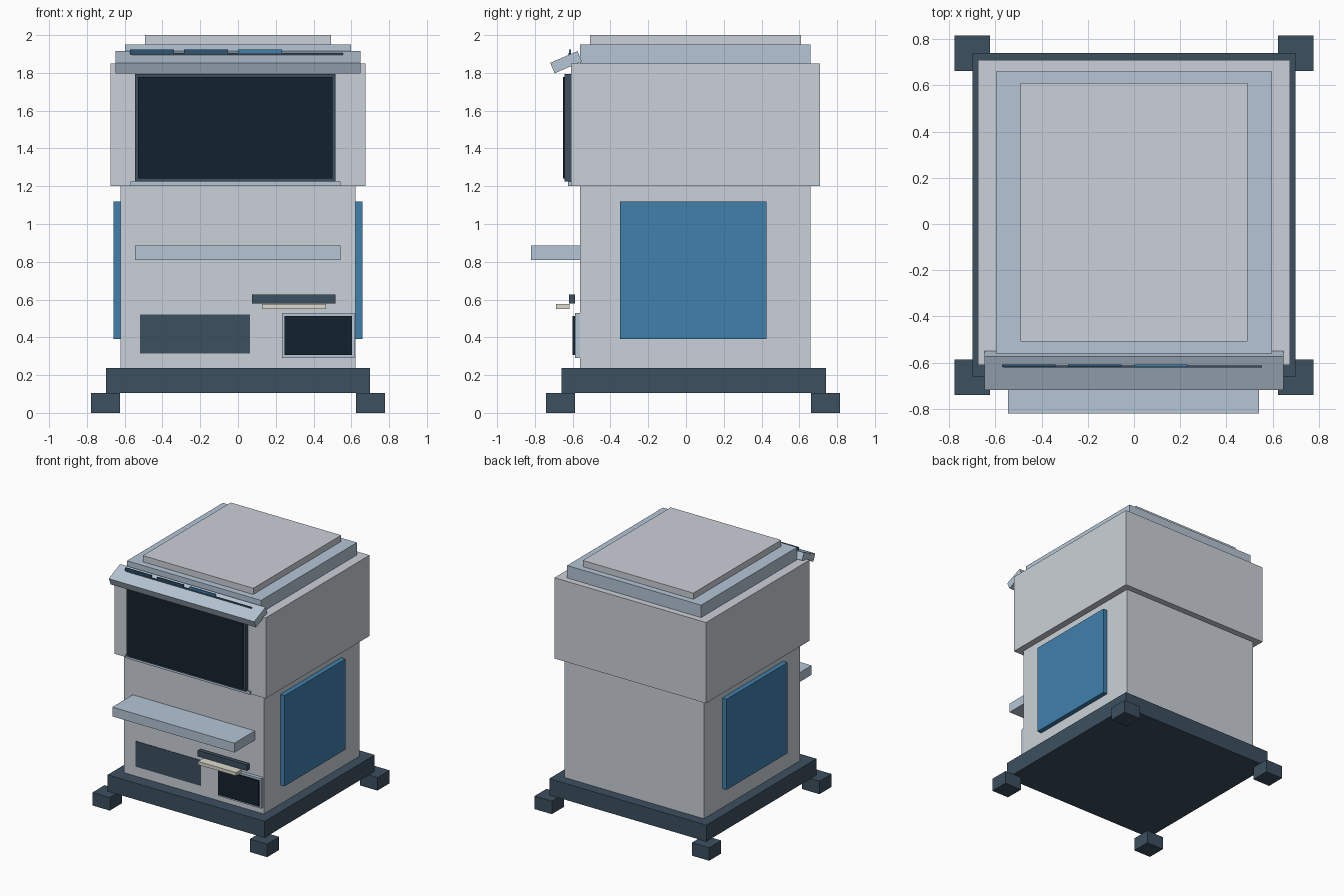
import bpy, math

if "Cube" in bpy.data.objects:
    bpy.data.objects.remove(bpy.data.objects["Cube"])

def mat(name, rgb):
    m = bpy.data.materials.new(name)
    m.diffuse_color = (*rgb, 1)
    m.use_nodes = True
    m.node_tree.nodes["Principled BSDF"].inputs["Base Color"].default_value = m.diffuse_color
    return m

GREY = mat("light_grey", (0.60, 0.64, 0.69))
PALE = mat("pale_blue", (0.46, 0.56, 0.67))
SLATE = mat("slate", (0.045, 0.08, 0.115))
DARK = mat("dark_glass", (0.007, 0.016, 0.026))
BLUE = mat("blue", (0.05, 0.22, 0.42))
NAVY = mat("navy", (0.025, 0.09, 0.17))
PAPER = mat("paper", (0.72, 0.70, 0.62))

def box(name, x, y, z, m, tilt=0):
    """Box from (min, max) ranges, optionally tilted about x."""
    bpy.ops.mesh.primitive_cube_add(
        size=1, location=[(a + b) / 2 for a, b in (x, y, z)])
    o = bpy.context.object
    o.name = name
    o.scale = [b - a for a, b in (x, y, z)]
    o.rotation_euler.x = tilt
    o.data.materials.append(m)
    return o

# Base and corner feet
box("base_plinth", (-.70, .70), (-.66, .74), (.105, .237), SLATE)
for side, x in (("left", (-.778, -.624)), ("right", (.624, .778))):
    for end, y in (("front", (-.74, -.587)), ("back", (.663, .816))):
        box(f"foot_{end}_{side}", x, y, (0, .105), SLATE)

# Cabinet body and stepped roof
box("lower_cabinet", (-.622, .622), (-.56, .66), (.237, 1.2), GREY)
box("upper_cabinet", (-.675, .675), (-.61, .71), (1.2, 1.85), GREY)
box("roof_step", (-.597, .597), (-.56, .66), (1.85, 1.95), PALE)
box("roof_cap", (-.492, .492), (-.508, .61), (1.95, 2.0), GREY)

# Side panels
for side, x in (("left", (-.66, -.62)), ("right", (.62, .66))):
    box(f"side_panel_{side}", x, (-.35, .425), (.39, 1.12), BLUE)

# Main display
box("screen_frame", (-.545, .515), (-.642, -.605), (1.225, 1.795), SLATE)
box("screen_glass", (-.53, .50), (-.652, -.638), (1.24, 1.778), DARK)
box("screen_sill", (-.57, .542), (-.624, -.60), (1.2, 1.224), PALE)

# Tilted hood with trim rail and tabs
box("hood", (-.648, .648), (-.7135, -.5565), (1.8265, 1.8865), PALE,
    math.radians(23.3))
box("hood_rail", (-.565, .555), (-.621, -.612), (1.89, 1.906), SLATE)
for i, m in enumerate((NAVY, NAVY, BLUE)):
    x0 = -.572 + i * .286
    box(f"hood_tab_{i + 1}", (x0, x0 + .232), (-.619, -.609), (1.898, 1.923), m)

# Shelf
box("shelf", (-.545, .542), (-.82, -.555), (.81, .885), PALE)

# Lower front fittings
box("vent_panel", (-.52, .064), (-.564, -.55), (.315, .52), SLATE)
box("printer_slot", (.075, .515), (-.62, -.588), (.578, .626), SLATE)
box("paper_slip", (.127, .466), (-.688, -.618), (.55, .577), PAPER)
box("reader_frame", (.232, .617), (-.588, -.555), (.29, .53), PALE)
box("reader_glass", (.247, .603), (-.60, -.586), (.306, .513), DARK)
